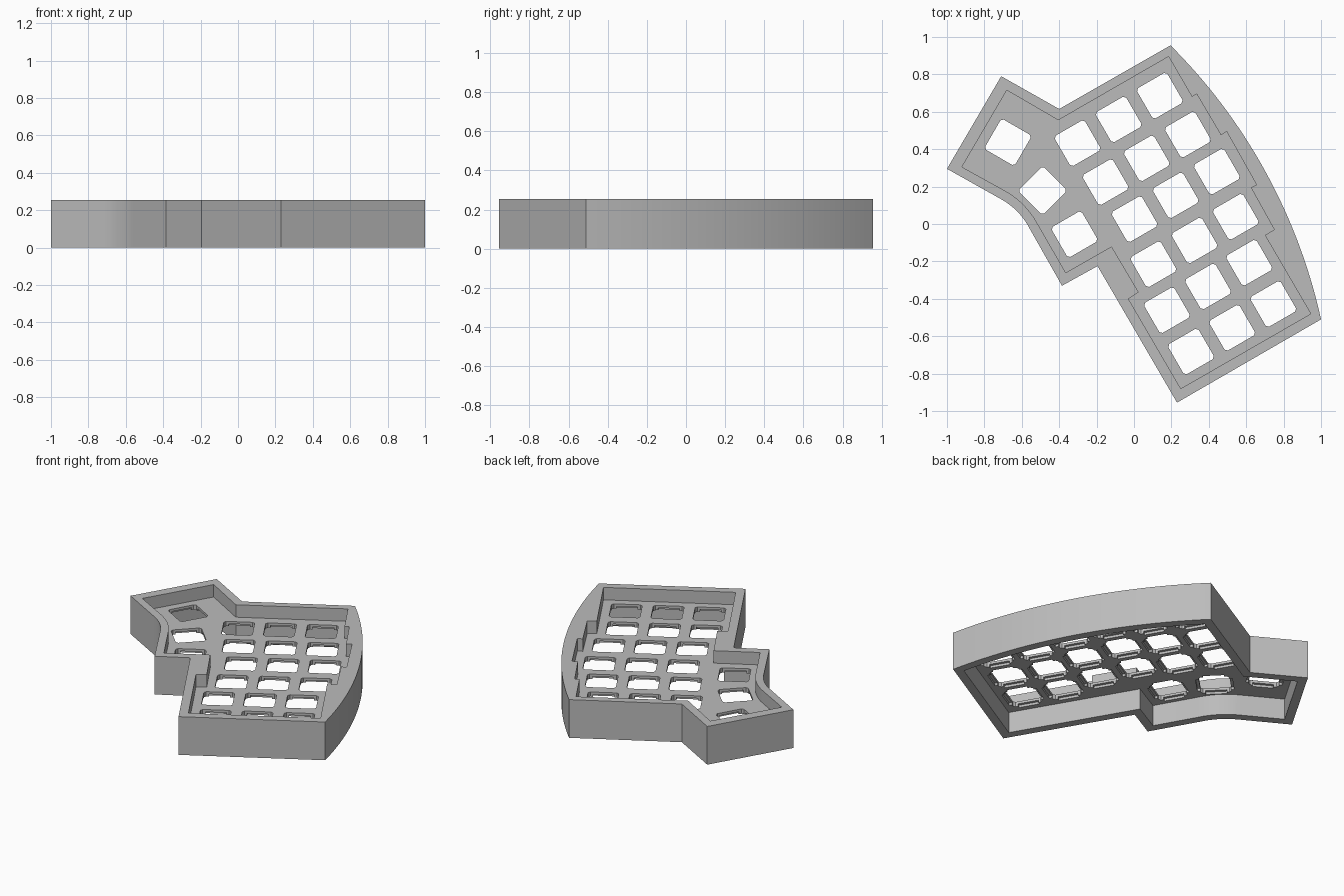
import bpy, bmesh, math
from mathutils import Vector, Matrix

cube = bpy.data.objects.get("Cube")
if cube:
    bpy.data.objects.remove(cube, do_unlink=True)

HEIGHT, PLATE_TOP, PLATE_BOTTOM = 0.255, 0.172, 0.14
WALL, KEY, PITCH = 0.055, 0.187, 0.254
TILT = math.radians(30)

grey = bpy.data.materials.new("light_grey")
grey.use_nodes = True
colour = (0.5, 0.5, 0.5, 1)
grey.diffuse_color = colour
grey.node_tree.nodes["Principled BSDF"].inputs["Base Color"].default_value = colour


def arc(a, b, sagitta, steps):
    """Points on a shallow arc from a to b, bulging to the left of travel."""
    a, b = Vector(a), Vector(b)
    half = (b - a).length / 2
    along = (b - a).normalized()
    side = Vector((-along.y, along.x))
    radius = (half ** 2 + sagitta ** 2) / (2 * abs(sagitta))
    sign = 1 if sagitta > 0 else -1
    centre = (a + b) / 2 + side * (sagitta - sign * radius)
    sweep = math.asin(half / radius)
    angles = [sweep * (2 * i / steps - 1) for i in range(steps + 1)]
    return [centre + along * radius * math.sin(t) + side * sign * radius * math.cos(t)
            for t in angles]


def inset(points, distance):
    """Mitred inward offset of a clockwise outline."""
    result = []
    for i, p in enumerate(points):
        d1 = (p - points[i - 1]).normalized()
        d2 = (points[(i + 1) % len(points)] - p).normalized()
        n1, n2 = Vector((d1.y, -d1.x)), Vector((d2.y, -d2.x))
        result.append(p + (n1 + n2) * distance / (1 + n1.dot(n2)))
    return result


def add_prism(bm, points, z0, z1):
    """Closed vertical prism over an outline."""
    face = bm.faces.new([bm.verts.new((p[0], p[1], z0)) for p in points])
    top = bmesh.ops.extrude_face_region(bm, geom=[face])["geom"]
    verts = [g for g in top if isinstance(g, bmesh.types.BMVert)]
    bmesh.ops.translate(bm, verts=verts, vec=(0, 0, z1 - z0))


def finish(bm, name):
    bmesh.ops.recalc_face_normals(bm, faces=bm.faces)
    mesh = bpy.data.meshes.new(name)
    bm.to_mesh(mesh)
    bm.free()
    obj = bpy.data.objects.new(name, mesh)
    bpy.context.collection.objects.link(obj)
    return obj


def prism(name, points, z0, z1):
    bm = bmesh.new()
    add_prism(bm, points, z0, z1)
    return finish(bm, name)


# Outer shell with the long curved side and the small concave curve
outline = [Vector(p) for p in [(-1, 0.295), (-0.71, 0.79), (-0.40, 0.615)]]
outline += arc((0.195, 0.955), (1, -0.51), 0.12, 32)
outline += [Vector(p) for p in [(0.23, -0.955), (-0.195, -0.225), (-0.385, -0.33)]]
outline += arc((-0.555, -0.03), (-0.715, 0.135), -0.018, 8)
case = prism("keyboard_case", outline, 0, HEIGHT)
case.data.materials.append(grey)

# Stepped upper pocket and plain lower pocket
upper = [(-0.92, 0.305), (-0.68, 0.715), (-0.405, 0.555), (0.185, 0.895),
         (0.31, 0.68), (0.335, 0.695), (0.465, 0.475), (0.495, 0.495),
         (0.655, 0.21), (0.625, 0.195), (0.75, -0.03), (0.70, -0.06),
         (0.945, -0.48), (0.25, -0.88), (-0.03, -0.40), (0.025, -0.365),
         (-0.12, -0.12), (-0.365, -0.26)]
upper += arc((-0.515, 0.0), (-0.69, 0.178), -0.018, 8)
cutters = [prism("upper_pocket_cutter", upper, PLATE_TOP, HEIGHT + 0.1),
           prism("lower_pocket_cutter", inset(outline, WALL), -0.1, PLATE_BOTTOM)]

# Key positions: six staggered columns of three, then three thumb keys
keys = []
step = Vector((math.cos(TILT), math.sin(TILT))) * PITCH
for start in [(-0.302, 0.432), (-0.152, 0.224), (0.003, 0.026),
              (0.104, -0.215), (0.176, -0.461), (0.305, -0.682)]:
    keys += [(Vector(start) + step * i, TILT) for i in range(3)]
keys += [(Vector((-0.318, -0.055)), TILT),
         (Vector((-0.489, 0.178)), math.radians(45)),
         (Vector((-0.674, 0.437)), math.radians(60))]


def placed(points, centre, angle):
    rot = Matrix.Rotation(angle, 2)
    return [centre + rot @ Vector(p) for p in points]


# Square holes with clipped corners, and clip notches under their edges
h, c, n, w = KEY / 2, 0.013, 0.018, 0.065
hole = [(-h, -h + c), (-h, h - c), (-h + c, h), (h - c, h),
        (h, h - c), (h, -h + c), (h - c, -h), (-h + c, -h)]
o = h + n
slot_x = [(-o, -w), (-o, w), (o, w), (o, -w)]
slot_y = [(y, x) for x, y in slot_x]
ledge = (PLATE_TOP + PLATE_BOTTOM) / 2
for name, shape, top in [("key_hole_cutter", hole, HEIGHT),
                         ("clip_slot_x_cutter", slot_x, ledge),
                         ("clip_slot_y_cutter", slot_y, ledge)]:
    bm = bmesh.new()
    for centre, angle in keys:
        add_prism(bm, placed(shape, centre, angle), PLATE_BOTTOM - 0.05, top)
    cutters.append(finish(bm, name))

# Carve everything out of the shell and drop the cutters
for cutter in cutters:
    cutter.hide_render = True
    mod = case.modifiers.new(cutter.name, "BOOLEAN")
    mod.operation = "DIFFERENCE"
    mod.solver = "EXACT"
    mod.object = cutter
bpy.context.view_layer.update()
graph = bpy.context.evaluated_depsgraph_get()
carved = bpy.data.meshes.new_from_object(case.evaluated_get(graph))
case.modifiers.clear()
case.data = carved
carved.materials.clear()
carved.materials.append(grey)
for poly in carved.polygons:
    poly.material_index = 0
for cutter in cutters:
    bpy.data.objects.remove(cutter, do_unlink=True)

# Smooth curved sides, crisp corners
bpy.ops.object.select_all(action="DESELECT")
case.select_set(True)
bpy.context.view_layer.objects.active = case
bpy.ops.object.shade_smooth_by_angle(angle=math.radians(20))
